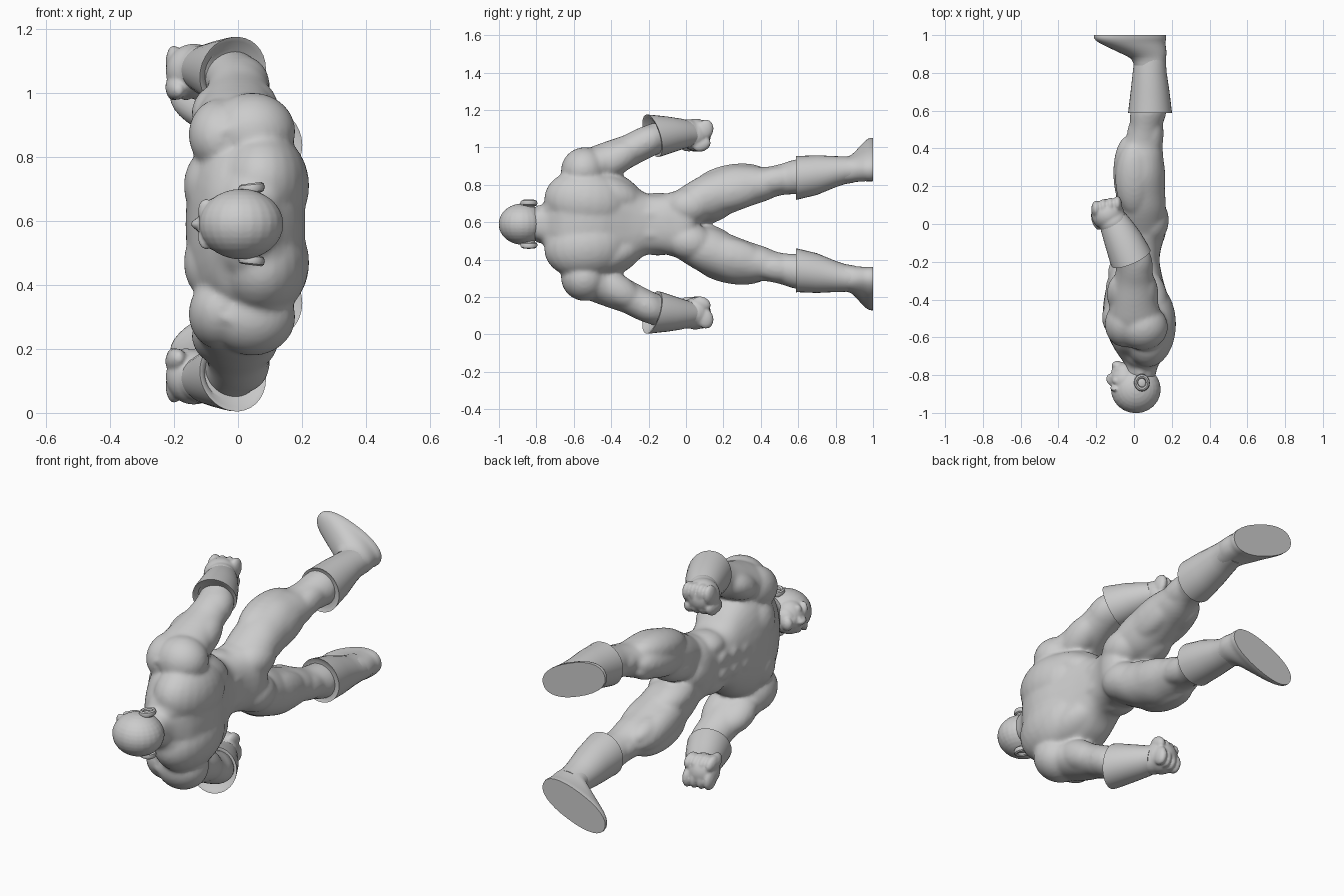
import bpy, bmesh, math
from mathutils import Vector, Matrix

# Figure lies along y (head at -y, soles at +y), face towards -x, symmetric about z = MID
MID = 0.59
SIDES = 32


def spline(secs, steps):
    """Catmull-Rom through section rows, so few rows give smooth limbs."""
    p = [Vector(s) for s in secs]
    out = []
    for i in range(len(p) - 1):
        a, b, c, d = p[max(i - 1, 0)], p[i], p[i + 1], p[min(i + 2, len(p) - 1)]
        for k in range(steps):
            t = k / steps
            out.append(0.5 * (2 * b + (c - a) * t + (2 * a - 5 * b + 4 * c - d) * t * t
                              + (3 * b - a - 3 * c + d) * t ** 3))
    return out + [p[-1]]


def loft(bm, secs, steps=4, axis=None, power=2.0):
    """Rows: x, y, sideways, radius in x, radius sideways, twist in degrees."""
    rows = spline([tuple(s) + (0,) * (6 - len(s)) for s in secs], steps)
    rings = []
    for i, r in enumerate(rows):
        c = Vector(r[:3])
        t = axis or (Vector(rows[min(i + 1, len(rows) - 1)][:3]) - Vector(rows[max(i - 1, 0)][:3]))
        t = Vector(t).normalized()
        u = Vector((1, 0, 0))
        u = (u - t * u.dot(t)).normalized()
        v = u.cross(t)
        a = math.radians(r[5])
        u, v = u * math.cos(a) - v * math.sin(a), u * math.sin(a) + v * math.cos(a)
        ring = []
        for k in range(SIDES):
            q = 2 * math.pi * k / SIDES
            cs, sn = math.cos(q), math.sin(q)
            cs = math.copysign(abs(cs) ** (2 / power), cs)
            sn = math.copysign(abs(sn) ** (2 / power), sn)
            ring.append(bm.verts.new(c + u * r[3] * cs + v * r[4] * sn))
        rings.append(ring)
    for a, b in zip(rings, rings[1:]):
        for k in range(SIDES):
            j = (k + 1) % SIDES
            bm.faces.new((a[k], a[j], b[j], b[k]))
    bm.faces.new(rings[0])
    bm.faces.new(rings[-1])


def blob(bm, c, r, rot=0, yaw=0):
    """Ellipsoid muscle: rot tilts in the y/sideways plane, yaw in the x/y plane."""
    m = (Matrix.Translation(c) @ Matrix.Rotation(math.radians(rot), 4, 'X')
         @ Matrix.Rotation(math.radians(yaw), 4, 'Z') @ Matrix.Diagonal((*r, 1)))
    bmesh.ops.create_uvsphere(bm, u_segments=24, v_segments=16, radius=1, matrix=m)


def finish(name, bm, voxel=None, smooth=3):
    bmesh.ops.recalc_face_normals(bm, faces=bm.faces)
    me = bpy.data.meshes.new(name)
    bm.to_mesh(me)
    bm.free()
    ob = bpy.data.objects.new(name, me)
    bpy.context.collection.objects.link(ob)
    ob.location.z = MID
    bpy.ops.object.select_all(action='DESELECT')
    ob.select_set(True)
    bpy.context.view_layer.objects.active = ob
    bpy.ops.object.shade_smooth_by_angle(angle=math.radians(40))
    mir = ob.modifiers.new("Mirror", 'MIRROR')
    mir.use_axis = (False, False, True)
    mir.use_mirror_merge = False
    if voxel:
        rm = ob.modifiers.new("Fuse", 'REMESH')
        rm.mode = 'VOXEL'
        rm.voxel_size = voxel
        rm.use_smooth_shade = True
        sm = ob.modifiers.new("Soften", 'SMOOTH')
        sm.iterations = smooth
        sm.factor = 0.5
    return ob


# Body: torso, legs and arms fused together
bm = bmesh.new()
loft(bm, [(.03, -.82, 0, .08, .08), (.04, -.75, 0, .088, .105), (.042, -.7, 0, .12, .165),
          (.04, -.65, 0, .15, .245), (.03, -.56, 0, .18, .29), (.02, -.46, 0, .184, .297),
          (.012, -.38, 0, .168, .28), (.008, -.3, 0, .147, .235), (.007, -.24, 0, .135, .18),
          (.007, -.19, 0, .128, .16), (.018, -.12, 0, .128, .16), (.03, -.04, 0, .14, .18),
          (.04, .03, 0, .12, .17), (.04, .075, 0, .06, .08)], axis=(0, 1, 0), power=2.5)
# legs
loft(bm, [(.035, -.05, .1, .11, .08), (.037, .06, .13, .13, .118), (.036, .15, .152, .13, .132),
          (.032, .25, .187, .128, .127), (.038, .35, .205, .117, .107), (.046, .42, .213, .106, .092),
          (.06, .5, .236, .086, .084), (.075, .585, .253, .096, .093), (.08, .63, .253, .09, .09)],
     axis=(0, 1, 0))
# arms
loft(bm, [(.02, -.6, .23, .12, .1), (.005, -.5, .3, .14, .105), (0, -.4, .35, .122, .096),
          (0, -.3, .395, .105, .086), (-.002, -.22, .435, .095, .085), (-.03, -.12, .475, .085, .08)])
# muscles
for c, r, rot in [
        ((.075, -.53, .12), (.148, .23, .17), -8),      # upper back
        ((.05, -.42, .17), (.13, .2, .1), -20),         # lats
        ((.05, -.685, .1), (.1, .1, .07), 40),          # traps
        ((.045, -.545, .29), (.135, .125, .12), 30),    # rear shoulder
        ((-.055, -.53, .28), (.1, .125, .108), 30),     # front shoulder
        ((-.07, -.495, .12), (.1, .11, .125), 0),       # chest
        ((.06, -.2, .05), (.078, .26, .06), 0),         # spine columns
        ((.082, .02, .095), (.103, .13, .1), 10),       # glutes
        ((-.01, -.15, .1), (.1, .11, .068), 0),         # obliques
        ((-.05, -.37, .35), (.095, .13, .075), 28),     # biceps
        ((.045, -.38, .345), (.085, .16, .085), 30),    # triceps
        ((.005, -.22, .435), (.095, .13, .083), 28),    # forearm
        ((-.0, .24, .235), (.1, .2, .084), 10),         # outer thigh
        ((-.035, .27, .175), (.075, .2, .085), 14),     # front thigh
        ((-.015, .37, .165), (.065, .11, .055), 14),    # inner knee
        ((.09, .24, .175), (.076, .22, .1), 14),        # hamstring
        ((.095, .48, .235), (.062, .15, .07), 10),      # upper calf
        ((.0, .48, .235), (.036, .07, .05), 0),         # kneecap
        ((.0, .11, .08), (.1, .16, .08), 14)]:          # inner thigh
    blob(bm, c, r, rot)
for y, x in ((-.33, -.108), (-.25, -.096), (-.17, -.087)):  # stomach
    blob(bm, (x, y, .042), (.042, .055, .05))
blob(bm, (-.045, -.03, 0), (.065, .12, .09))
# neck cords
loft(bm, [(.04, -.8, .075, .028, .028), (-.01, -.73, .06, .03, .03),
          (-.06, -.65, .025, .028, .028)])
finish("body", bm, 0.011, 8)

# Head
bm = bmesh.new()
blob(bm, (.01, -.876, 0), (.132, .126, .11))
blob(bm, (-.045, -.83, 0), (.082, .085, .09))
blob(bm, (-.05, -.785, 0), (.065, .055, .07))
blob(bm, (-.088, -.75, 0), (.03, .026, .036))            # chin
blob(bm, (-.12, -.825, 0), (.026, .034, .018), 0, 20)    # nose
blob(bm, (-.118, -.808, .012), (.016, .013, .014))
blob(bm, (-.1, -.868, .04), (.026, .016, .04), 12)       # brow
blob(bm, (-.092, -.83, .05), (.024, .022, .026))         # cheek
blob(bm, (-.108, -.786, 0), (.014, .008, .032))          # lips
blob(bm, (-.105, -.772, 0), (.014, .008, .026))
finish("head", bm, 0.006, 4)

# Ears: rings standing off the sides of the head
bm = bmesh.new()
N, M = 20, 8
ring = []
for i in range(N):
    a = 2 * math.pi * i / N
    ring.append([])
    for j in range(M):
        b = 2 * math.pi * j / M
        rad = .031 + .011 * math.cos(b)
        ring[i].append(bm.verts.new((.042 + rad * math.cos(a), -.84 + 1.1 * rad * math.sin(a),
                                     .112 + .016 * math.sin(b) + .004 * math.cos(a))))
for i in range(N):
    for j in range(M):
        k, l = (i + 1) % N, (j + 1) % M
        bm.faces.new((ring[i][j], ring[k][j], ring[k][l], ring[i][l]))
blob(bm, (.04, -.84, .1), (.03, .035, .015))
finish("ear", bm)

# Boot shafts with cuffs
bm = bmesh.new()
loft(bm, [(.08, .595, .25, .09, .09), (.085, .592, .247, .107, .109), (.085, .587, .247, .116, .118),
          (.085, .6, .248, .115, .116), (.085, .7, .262, .103, .106), (.083, .8, .28, .09, .083),
          (.084, .85, .288, .085, .074), (.085, .9, .29, .084, .068)], steps=1, axis=(0, 1, 0))
finish("boot_shaft", bm)

# Feet, turned outwards, with flat soles
bm = bmesh.new()
loft(bm, [(.083, .84, .288, .083, .07, 5), (.076, .875, .293, .092, .071, 10),
          (.055, .9, .304, .118, .074, 15), (.022, .93, .322, .153, .079, 20),
          (-.01, .96, .338, .185, .084, 22), (-.02, .982, .344, .2, .088, 22),
          (-.021, 1, .345, .2, .088, 22)], steps=2, axis=(0, 1, 0), power=2.3)
finish("foot", bm)

# Glove cuffs
bm = bmesh.new()
loft(bm, [(-.03, -.165, .475, .08, .08), (-.018, -.178, .472, .1, .104),
          (-.016, -.18, .472, .112, .118), (-.025, -.16, .474, .111, .115),
          (-.06, -.08, .482, .1, .097), (-.095, -.01, .487, .085, .08),
          (-.115, .03, .486, .074, .07)], steps=1, axis=(-.38, .88, .27))
finish("glove_cuff", bm)

# Fists with fingers curled towards the thigh and a thumb
bm = bmesh.new()
blob(bm, (-.138, .05, .478), (.088, .084, .086))
blob(bm, (-.11, .01, .485), (.078, .075, .075))
for i in range(4):
    x, y = -.2 + .037 * i, .066 + .008 * i
    blob(bm, (x, y + .012, .505), (.026, .045, .055), -15)
    blob(bm, (x, y - .005, .425), (.026, .05, .036), 25)
blob(bm, (-.195, .025, .425), (.03, .06, .036), 10, 15)
finish("fist", bm, 0.007, 4)
